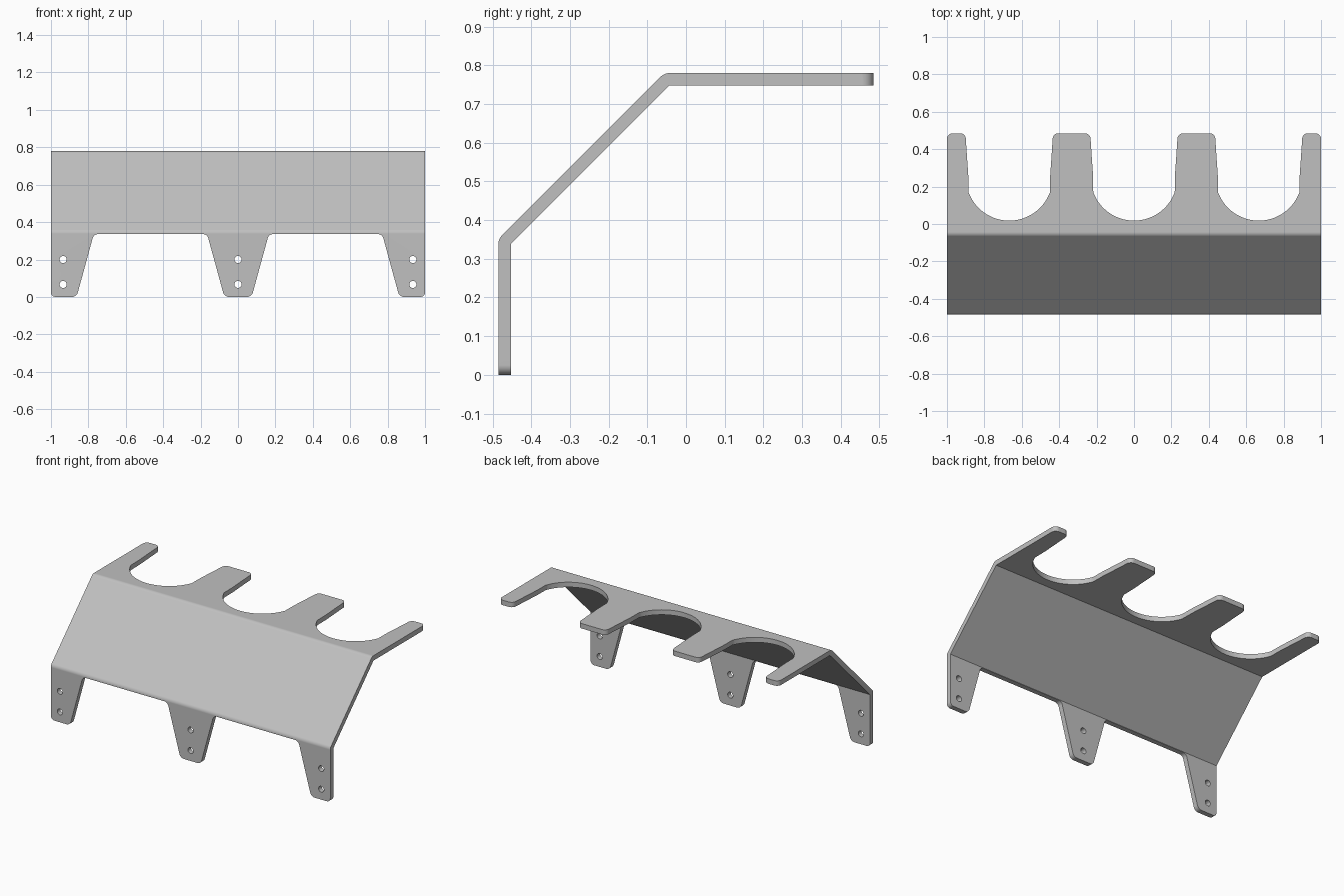
import bpy, bmesh, math
from mathutils import Vector

if "Cube" in bpy.data.objects:
    bpy.data.objects.remove(bpy.data.objects["Cube"], do_unlink=True)

THICK = 0.032
BACK = 0.485          # half depth
TOP = 0.78

steel = bpy.data.materials.new("grey_steel")
steel.use_nodes = True
GREY = (0.53, 0.53, 0.53, 1)
steel.diffuse_color = GREY
steel.node_tree.nodes["Principled BSDF"].inputs["Base Color"].default_value = GREY


def rounded(corners, steps=6):
    """Outline from (a, b, radius) corners, with round fillets."""
    out = []
    for i, (a, b, r) in enumerate(corners):
        p = Vector((a, b))
        if not r:
            out.append(p)
            continue
        u = (Vector(corners[i - 1][:2]) - p).normalized()
        v = (Vector(corners[(i + 1) % len(corners)][:2]) - p).normalized()
        half = math.acos(u.dot(v)) / 2
        centre = p + (u + v).normalized() * (r / math.sin(half))
        start = p + u * (r / math.tan(half)) - centre
        end = p + v * (r / math.tan(half)) - centre
        for k in range(steps + 1):
            t = k / steps
            # Even steps along the arc between the two tangent points
            sweep = math.pi - 2 * half
            mix = start * math.sin((1 - t) * sweep) + end * math.sin(t * sweep)
            out.append(centre + mix / math.sin(sweep))
    return out


def prism(bm, outline, axis, low, high):
    """Closed solid from a 2D outline, between two planes across one axis."""
    def place(p, d):
        return {"x": (d, p[0], p[1]), "y": (p[0], d, p[1]), "z": (p[0], p[1], d)}[axis]
    a, b = [[bm.verts.new(place(p, d)) for p in outline] for d in (low, high)]
    bm.faces.new(a)
    bm.faces.new(b[::-1])
    for i in range(len(a)):
        bm.faces.new((a[i], a[i - 1], b[i - 1], b[i]))


def make_object(name, bm):
    bmesh.ops.recalc_face_normals(bm, faces=bm.faces[:])
    mesh = bpy.data.meshes.new(name)
    bm.to_mesh(mesh)
    bm.free()
    mesh.materials.append(steel)
    obj = bpy.data.objects.new(name, mesh)
    bpy.context.collection.objects.link(obj)
    return obj


def bend(y, z, start):
    """Outer arc of a 45 degree fold around its inner corner."""
    angles = [math.radians(start - 45 * k / 6) for k in range(7)]
    return [(y + THICK * math.cos(t), z + THICK * math.sin(t)) for t in angles]


# Folded sheet: upright, slope and shelf
inner = -BACK + THICK
low_z, shelf_z = 0.338, TOP - THICK
fold_y = inner + shelf_z - low_z
profile = [(-BACK, 0)] + bend(inner, low_z, 180) + bend(fold_y, shelf_z, 135)
profile += [(BACK, TOP), (BACK, shelf_z), (fold_y, shelf_z), (inner, low_z), (inner, 0)]
sheet = bmesh.new()
prism(sheet, profile, "x", -1, 1)
bracket = make_object("folded_bracket", sheet)

cut = bmesh.new()

# Scalloped notches in the shelf
R, ARC_Y = 0.232, 0.25
side = math.asin((ARC_Y - 0.17) / R)
arc = [(R * math.cos(t), ARC_Y + R * math.sin(t)) for t in
       [-side - (math.pi - 2 * side) * k / 32 for k in range(33)]]
edge = rounded([(0.28, 0.6, 0), (0.28, BACK, 0), (0.234, BACK, 0.03),
                (0.226, 0.36, 0), (0.219, 0.26, 0)])
notch = edge + arc + [(-p[0], p[1]) for p in reversed(edge)]
for cx in (-0.667, 0, 0.667):
    prism(cut, [(cx + p[0], p[1]) for p in notch], "z", 0.7, 0.85)

# Gaps between the mounting tabs
half_gap = [(0.43, -0.1, 0), (0.43, 0, 0), (0.395, 0, 0.033), (0.303, 0.336, 0.03)]
gap = rounded(half_gap + [(-a, b, r) for a, b, r in reversed(half_gap)])
for cx in (-0.468, 0.468):
    prism(cut, [(cx + p[0], p[1]) for p in gap], "y", -0.6, -0.4)

# Screw holes
for cx in (-0.935, 0, 0.935):
    for cz in (0.067, 0.2):
        ring = [(cx + 0.019 * math.cos(math.tau * k / 24), cz + 0.019 * math.sin(math.tau * k / 24))
                for k in range(24)]
        prism(cut, ring, "y", -0.6, -0.4)

# Rounded outer corners of the shelf and of the tabs
for s in (-1, 1):
    tip = [(s * 1.1, 0.6, 0), (s * 0.96, 0.6, 0), (s * 0.96, BACK, 0),
           (s, BACK, 0.03), (s, 0.43, 0), (s * 1.1, 0.43, 0)]
    prism(cut, rounded(tip), "z", 0.7, 0.85)
    foot = [(s * 1.1, -0.1, 0), (s * 0.96, -0.1, 0), (s * 0.96, 0, 0),
            (s, 0, 0.025), (s, 0.05, 0), (s * 1.1, 0.05, 0)]
    prism(cut, rounded(foot), "y", -0.6, -0.4)

cutter = make_object("cutter", cut)
cutter.hide_render = True

# Cut the sheet, then smooth the bends
bpy.ops.object.select_all(action="DESELECT")
bpy.context.view_layer.objects.active = bracket
bracket.select_set(True)
mod = bracket.modifiers.new("cuts", "BOOLEAN")
mod.operation, mod.solver, mod.object = "DIFFERENCE", "EXACT", cutter
bpy.ops.object.modifier_apply(modifier=mod.name)
bpy.data.objects.remove(cutter, do_unlink=True)
bpy.ops.object.shade_smooth_by_angle(angle=math.radians(30))
weighted = bracket.modifiers.new("flat_panels", "WEIGHTED_NORMAL")
weighted.keep_sharp = True
